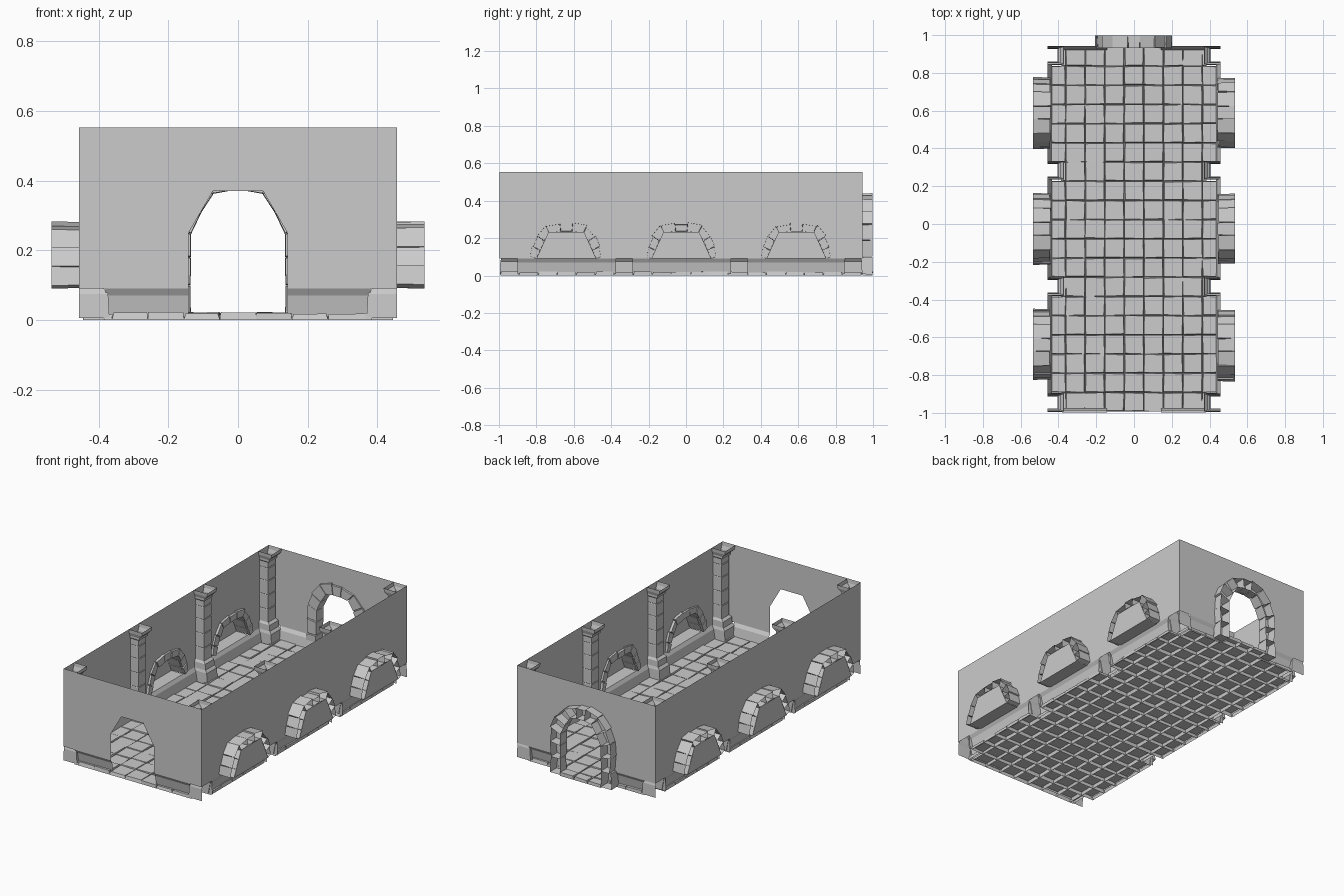
import bpy, bmesh, random
from mathutils import Vector

if "Cube" in bpy.data.objects:
    bpy.data.objects.remove(bpy.data.objects["Cube"])

random.seed(4)
X, Y0, Y1 = 0.457, -0.998, 0.943        # wall planes
BASE, TOP = 0.09, 0.553                 # wall bottom and top
COLS = [-0.945, -0.33, 0.285, 0.893]    # column centres along y
WINS = [-0.64, -0.025, 0.59]            # window centres along y


def make(name, faces):
    """Object from a list of faces, each a list of 3D points."""
    bm = bmesh.new()
    for f in faces:
        bm.faces.new([bm.verts.new(p) for p in f])
    bmesh.ops.remove_doubles(bm, verts=bm.verts, dist=0.0002)
    me = bpy.data.meshes.new(name)
    bm.to_mesh(me)
    bm.free()
    ob = bpy.data.objects.new(name, me)
    bpy.context.collection.objects.link(ob)
    return ob


def mirrored(faces):
    return faces + [[(-x, y, z) for x, y, z in reversed(f)] for f in faces]


def arch_stones(name, inner, outer, place, d0, d1):
    """Ring of wedge stones, open at the outer side; place maps (u, depth, z)."""
    inner = [(-u, z) for u, z in inner] + [(u, z) for u, z in reversed(inner)]
    outer = [(-u, z) for u, z in outer] + [(u, z) for u, z in reversed(outer)]
    faces = []
    for i in range(len(inner) - 1):
        quad = [Vector(p) for p in (inner[i], inner[i + 1], outer[i + 1], outer[i])]
        grow = random.uniform(-0.006, 0.006)
        for k in (2, 3):
            quad[k] += (quad[k] - quad[3 - k]).normalized() * grow
        mid = sum(quad, Vector((0, 0))) / 4
        front = d0 + random.uniform(-0.004, 0.004)
        face = [mid + (p - mid) * 0.94 for p in quad]
        back = [mid + (p - mid) * 0.99 for p in quad]
        a = [place(p.x, front, p.y) for p in face]
        b = [place(p.x, d1, p.y) for p in back]
        faces.append(a)
        faces += [[a[k], a[(k + 1) % 4], b[(k + 1) % 4], b[k]] for k in range(4)]
    return make(name, faces)


# End walls with doorway notches
door = [(0.142, BASE), (0.142, 0.25), (0.072, 0.37)]
outline = [(-X, BASE), (-X, TOP), (X, TOP), (X, BASE)] + door
outline += [(-u, z) for u, z in reversed(door)]
make("front_wall", [[(u, Y0, z) for u, z in outline]])
make("back_wall", [[(u, Y1, z) for u, z in outline]])

# Side walls with window notches
outline = [(Y1, BASE), (Y1, TOP), (Y0, TOP), (Y0, BASE)]
for c in WINS:
    outline += [(c - 0.16, BASE), (c - 0.095, 0.233), (c + 0.095, 0.233), (c + 0.16, BASE)]
make("side_walls", mirrored([[(X, y, z) for y, z in outline]]))

# Window niches: sill and outer pane
niches = []
D = 0.535
for c in WINS:
    niches.append([(X, c - 0.16, BASE), (X, c + 0.16, BASE), (D, c + 0.16, BASE), (D, c - 0.16, BASE)])
    niches.append([(D, c - 0.16, BASE), (D, c + 0.16, BASE), (D, c + 0.095, 0.233), (D, c - 0.095, 0.233)])
make("window_niches", mirrored(niches))

# Window arch stones
w_in = [(0.16, 0.09), (0.14, 0.135), (0.118, 0.185), (0.092, 0.228), (0.03, 0.236)]
w_out = [(0.188, 0.10), (0.178, 0.155), (0.155, 0.21), (0.11, 0.265), (0.034, 0.278)]
for s in (-1, 1):
    for c in WINS:
        arch_stones("window_arch", w_in, w_out,
                    lambda u, d, z, s=s, c=c: (s * d, c + u, z), 0.444, D)

# Doorway arch stones at the back
d_in = [(0.135, 0.005), (0.136, 0.10), (0.134, 0.18), (0.134, 0.247), (0.105, 0.308), (0.07, 0.362), (0.025, 0.37)]
d_out = [(0.205, 0.005), (0.198, 0.10), (0.205, 0.19), (0.198, 0.275), (0.168, 0.345), (0.112, 0.41), (0.032, 0.435)]
arch_stones("door_arch", d_in, d_out, lambda u, d, z: (u, d, z), 0.932, 0.998)

# Skirting between the columns and beside the doorways
prof = [(0.0, BASE), (0.012, 0.07), (0.024, 0.008)]
skirt = []
for (o0, z0), (o1, z1) in zip(prof, prof[1:]):
    for a, b in zip(COLS, COLS[1:]):
        p, q = a + 0.045, b - 0.045
        skirt.append([(X - o0, p, z0), (X - o0, q, z0), (X - o1, q, z1), (X - o1, p, z1)])
    for y, s in ((Y0, 1), (Y1, -1)):
        skirt.append([(0.142, y + s * o0, z0), (0.38, y + s * o0, z0),
                      (0.38, y + s * o1, z1), (0.142, y + s * o1, z1)])
make("skirting", mirrored(skirt))

# Columns: three-sided, open to the wall and at both ends (z, depth, half width)
rings = [(0.006, 0.088, 0.05), (0.075, 0.084, 0.048), (0.09, 0.072, 0.043),
         (0.125, 0.07, 0.042), (0.137, 0.056, 0.035)]
for z in (0.215, 0.30, 0.385, 0.46):
    rings += [(z - 0.003, 0.056, 0.035), (z, 0.053, 0.033), (z + 0.003, 0.056, 0.035)]
rings += [(0.495, 0.056, 0.035), (0.50, 0.064, 0.039), (0.512, 0.064, 0.039),
          (0.532, 0.084, 0.046), (TOP, 0.086, 0.048)]
columns = []
for c in COLS:
    for r0, r1 in zip(rings, rings[1:]):
        lo, hi = [[(X, c - h, z), (X - d, c - h, z), (X - d, c + h, z), (X, c + h, z)]
                  for z, d, h in (r0, r1)]
        columns += [[lo[k], hi[k], hi[k + 1], lo[k + 1]] for k in range(3)]
make("columns", mirrored(columns))

# Floor tiles: uneven slabs with open undersides
tiles = []


def tile(x0, x1, y0, y1):
    def j():
        return random.uniform(-0.003, 0.003)
    z = 0.019 + j()
    low = [(x0, y0, 0), (x1, y0, 0), (x1, y1, 0), (x0, y1, 0)]
    mid = Vector(((x0 + x1) / 2, (y0 + y1) / 2, 0))
    low = [Vector(p) for p in low]
    up = [mid + (p - mid) * 0.94 + Vector((j(), j(), z + j() * 0.4)) for p in low]
    tiles.append(up)
    for k in range(4):
        n = (k + 1) % 4
        tiles.append([low[k], low[n], up[n], up[k]])


P = 0.1035
rows = 19
step = (Y1 - Y0 - 0.01) / rows
for r in range(rows):
    y0 = Y0 + 0.005 + r * step
    y1 = y0 + step
    for i in range(-4, 5):
        x0, x1 = (i - 0.5) * P, (i + 0.5) * P
        if abs(i) == 4:
            near = any(y0 < c + 0.03 and y1 > c - 0.03 for c in COLS)
            lim = 0.385 if near else 0.445
            x0, x1 = max(x0, -lim), min(x1, lim)
        tile(x0, x1, y0, y1)
for i in range(3):   # threshold under the back arch
    tile(-0.135 + i * 0.09, -0.045 + i * 0.09, Y1, 0.998)
make("floor_tiles", tiles)
